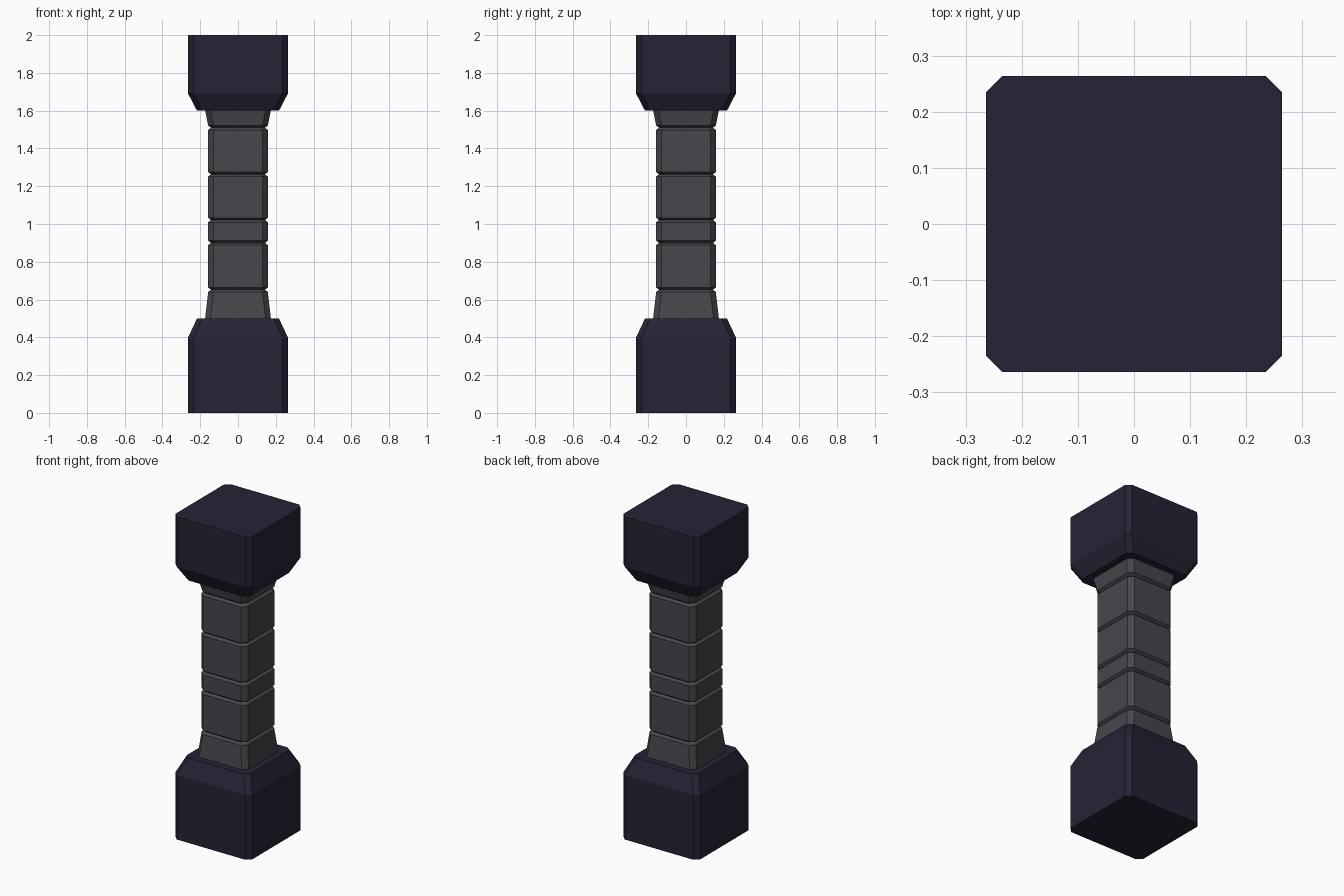
import bpy, bmesh

if "Cube" in bpy.data.objects:
    bpy.data.objects.remove(bpy.data.objects["Cube"])


def material(name, rgb):
    m = bpy.data.materials.new(name)
    m.diffuse_color = (*rgb, 1.0)
    m.use_nodes = True
    m.node_tree.nodes["Principled BSDF"].inputs["Base Color"].default_value = m.diffuse_color
    return m


navy = material("dark navy", (0.0175, 0.0175, 0.036))
grey = material("charcoal grey", (0.061, 0.061, 0.073))


def loft(name, profile, chamfer, mat):
    """Stack chamfered-square rings (half width, z) into a closed flat-faced solid."""
    bm = bmesh.new()
    rings = []
    for h, z in profile:
        c = h - chamfer
        pts = [(h, -c), (h, c), (c, h), (-c, h), (-h, c), (-h, -c), (-c, -h), (c, -h)]
        rings.append([bm.verts.new((x, y, z)) for x, y in pts])
    for a, b in zip(rings, rings[1:]):
        for i in range(8):
            j = (i + 1) % 8
            bm.faces.new((a[i], a[j], b[j], b[i]))
    bm.faces.new(rings[0][::-1])
    bm.faces.new(rings[-1])
    bmesh.ops.recalc_face_normals(bm, faces=bm.faces)
    me = bpy.data.meshes.new(name)
    bm.to_mesh(me)
    bm.free()
    me.materials.append(mat)
    ob = bpy.data.objects.new(name, me)
    bpy.context.collection.objects.link(ob)
    return ob


# End blocks
W, NECK = 0.264, 0.217
loft("base_block", [(W, 0), (W, 0.40), (NECK, 0.50)], 0.029, navy)
loft("top_block", [(NECK, 1.60), (W, 1.69), (W, 2.0)], 0.029, navy)

# Column with V grooves between its blocks and flared ends
R, DEPTH, HALF = 0.158, 0.015, 0.012
profile = [(0.174, 0.50)]
for z in (0.652, 0.90, 1.021, 1.263, 1.51):
    profile += [(R, z - HALF), (R - DEPTH, z), (R, z + HALF)]
profile.append((0.174, 1.60))
loft("column", profile, 0.028, grey)
